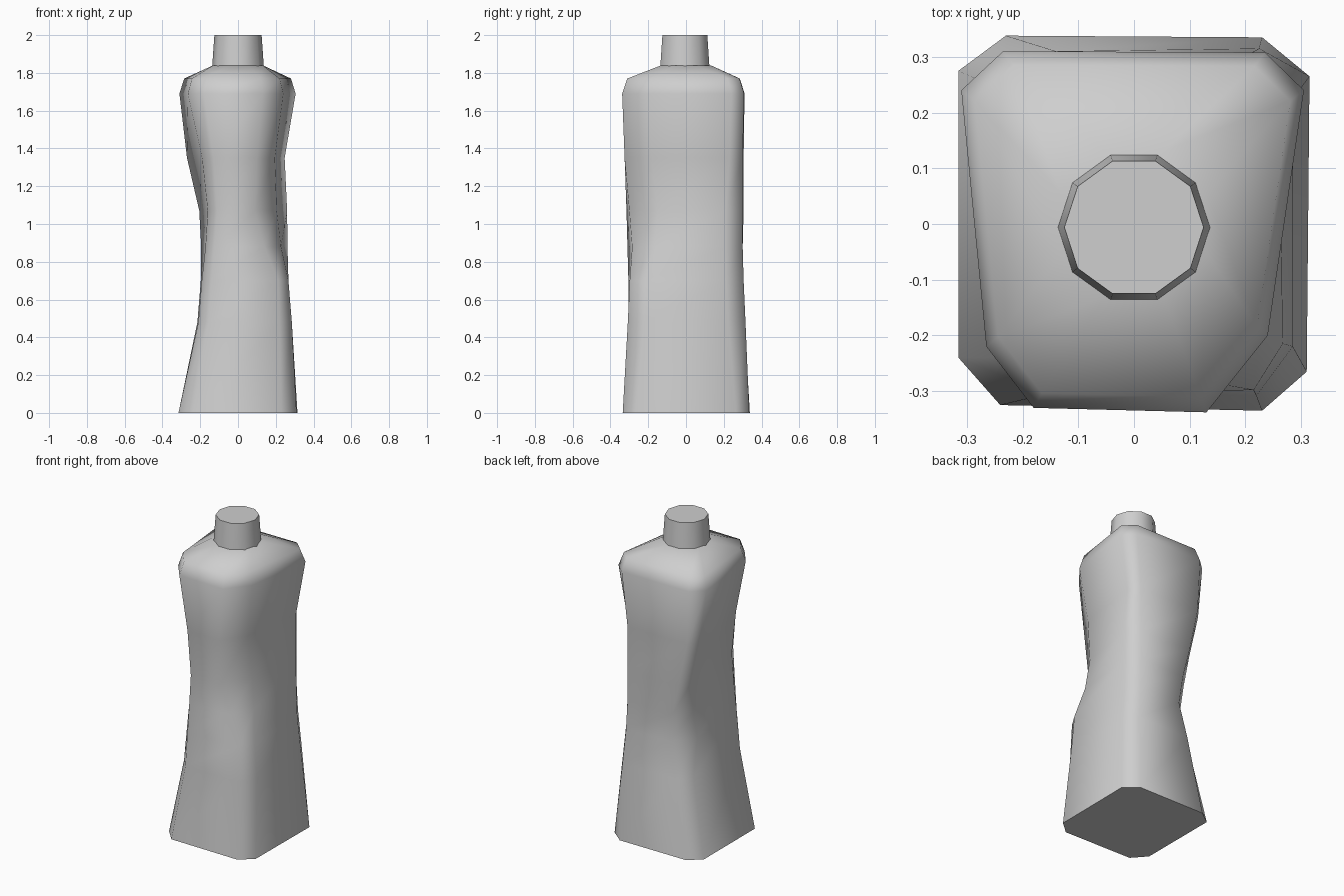
import bpy
import bmesh
from math import cos, sin, pi, radians

default = bpy.data.objects.get("Cube")
if default:
    bpy.data.objects.remove(default, do_unlink=True)

# One plain grey plastic for the whole bottle
grey = bpy.data.materials.new("light grey plastic")
grey.use_nodes = True
colour = (0.62, 0.62, 0.62, 1)
grey.diffuse_color = colour
grey.node_tree.nodes["Principled BSDF"].inputs["Base Color"].default_value = colour

# Heights of the body rings, from the base to the edge of the shoulder
HEIGHTS = (0, .48, .7, .88, 1.07, 1.35, 1.69)

# Each corner is a bevel running up the body. Every row gives the distance
# from the axis of its side point (x, y) and its front or back point (x, y).
FRONT_RIGHT = (
    (.315, .24, .24, .325),
    (.21, .24, .155, .305),
    (.192, .235, .14, .305),
    (.172, .235, .125, .31),
    (.16, .23, .11, .315),
    (.19, .23, .13, .32),
    (.265, .22, .18, .33),
)
FRONT_LEFT = (
    (.31, .265, .23, .335),
    (.285, .22, .22, .308),
    (.267, .215, .215, .298),
    (.228, .165, .14, .285),
    (.205, .15, .09, .3),
    (.195, .18, .1, .325),
    (.24, .2, .13, .338),
)
BACK_LEFT = (
    (.315, .265, .23, .335),
    (.285, .225, .225, .315),
    (.267, .213, .207, .305),
    (.262, .21, .2, .3),
    (.26, .21, .2, .3),
    (.247, .23, .2, .3),
    (.305, .24, .235, .308),
)
BACK_RIGHT = (
    (.315, .275, .23, .338),
    (.215, .23, .14, .31),
    (.197, .17, .09, .295),
    (.195, .21, .115, .3),
    (.205, .25, .16, .305),
    (.27, .25, .22, .305),
    (.31, .24, .235, .31),
)


def corner_points(row, sign_x, sign_y):
    """Side point and face point of one bevelled corner."""
    side_x, side_y, face_x, face_y = row
    return [(sign_x * side_x, sign_y * side_y), (sign_x * face_x, sign_y * face_y)]


def body_ring(level):
    """Eight points going round the body at one level."""
    front_right = corner_points(FRONT_RIGHT[level], -1, -1)
    front_left = corner_points(FRONT_LEFT[level], 1, -1)
    back_left = corner_points(BACK_LEFT[level], 1, 1)
    back_right = corner_points(BACK_RIGHT[level], -1, 1)
    return front_right + front_left[::-1] + back_left + back_right[::-1]


def circle(radius, sides, turn=0.0):
    return [(radius * cos(turn + 2 * pi * i / sides),
             radius * sin(turn + 2 * pi * i / sides)) for i in range(sides)]


def loft(name, rings, sharp_angle):
    """Skin a stack of (height, points) rings and close both ends."""
    bm = bmesh.new()
    loops = [[bm.verts.new((x, y, z)) for x, y in points] for z, points in rings]
    for lower, upper in zip(loops, loops[1:]):
        count = len(lower)
        for i in range(count):
            j = (i + 1) % count
            bm.faces.new((lower[i], lower[j], upper[j], upper[i]))
    bm.faces.new(loops[0][::-1])
    bm.faces.new(loops[-1])
    bmesh.ops.recalc_face_normals(bm, faces=bm.faces)
    mesh = bpy.data.meshes.new(name)
    bm.to_mesh(mesh)
    bm.free()
    mesh.materials.append(grey)
    obj = bpy.data.objects.new(name, mesh)
    bpy.context.collection.objects.link(obj)
    bpy.ops.object.select_all(action='DESELECT')
    obj.select_set(True)
    bpy.context.view_layer.objects.active = obj
    bpy.ops.object.shade_smooth_by_angle(angle=radians(sharp_angle))
    return obj


# Body with a twisted waist, rounded shoulder edge and sloping shoulder
rings = [(z, body_ring(level)) for level, z in enumerate(HEIGHTS)]
shoulder = rings[-1][1]
rings.append((1.77, [(x * 0.92, y * 0.92) for x, y in shoulder]))
rings.append((1.84, circle(0.142, 8, pi + pi / 8)))
loft("bottle_body", rings, 60)

# Ten-sided neck, slightly tapered, with a flat top
neck = loft("bottle_neck", [(1.83, circle(0.137, 10)), (2.0, circle(0.125, 10))], 40)
neck.location.y = -0.006
